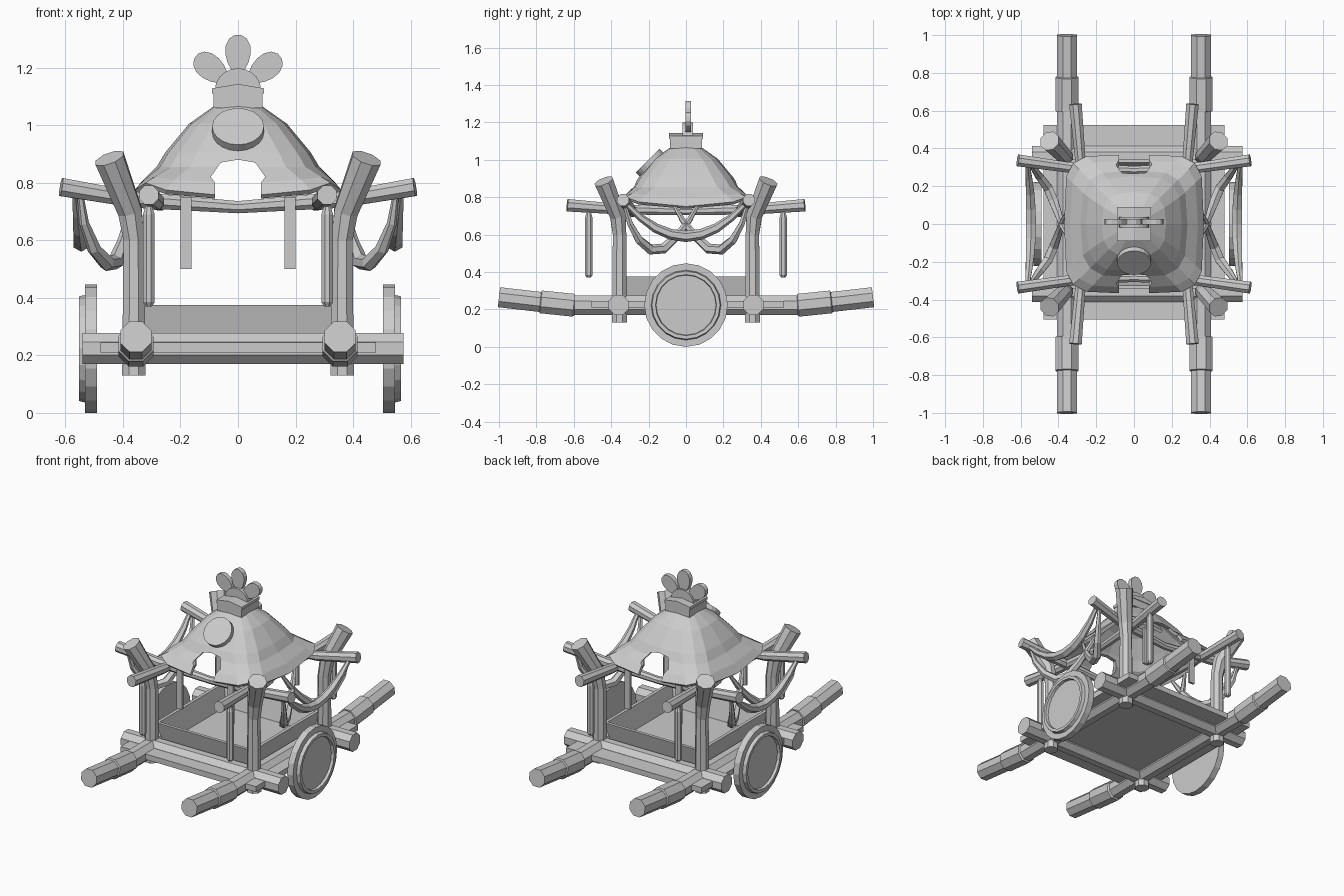
import bpy, bmesh
from math import sin, cos, pi, radians
from mathutils import Vector, Matrix

if "Cube" in bpy.data.objects:
    bpy.data.objects.remove(bpy.data.objects["Cube"])

SIGNS = [(sx, sy) for sx in (-1, 1) for sy in (-1, 1)]


def loft(name, rings, cap_start=True, cap_end=True, closed=False):
    bm = bmesh.new()
    vs = [[bm.verts.new(p) for p in r] for r in rings]
    pairs = list(zip(vs, vs[1:])) + ([(vs[-1], vs[0])] if closed else [])
    for a, b in pairs:
        n = len(a)
        for i in range(n):
            bm.faces.new((a[i], a[(i + 1) % n], b[(i + 1) % n], b[i]))
    if cap_start and not closed:
        bm.faces.new(vs[0][::-1])
    if cap_end and not closed:
        bm.faces.new(vs[-1])
    bmesh.ops.recalc_face_normals(bm, faces=bm.faces)
    me = bpy.data.meshes.new(name)
    bm.to_mesh(me)
    bm.free()
    ob = bpy.data.objects.new(name, me)
    bpy.context.collection.objects.link(ob)
    return ob


def tube(name, pts, radii, sides=8):
    pts = [Vector(p) for p in pts]
    rings = []
    for i, p in enumerate(pts):
        t = (pts[min(i + 1, len(pts) - 1)] - pts[max(i - 1, 0)]).normalized()
        ref = Vector((1, 0, 0)) if abs((pts[-1] - pts[0]).normalized().z) > 0.7 else Vector((0, 0, 1))
        u = t.cross(ref).normalized()
        v = u.cross(t)
        rings.append([p + radii[i] * (u * cos(a) + v * sin(a))
                      for a in (2 * pi * (k + 0.5) / sides for k in range(sides))])
    return loft(name, rings)


def box(name, x, y, z):
    def ring(h):
        return [(x[0], y[0], h), (x[1], y[0], h), (x[1], y[1], h), (x[0], y[1], h)]
    return loft(name, [ring(z[0]), ring(z[1])])


def plate(name, outline, thick, m):
    # flat xz outline given thickness along y, then placed by a matrix
    return loft(name, [[m @ Vector((x, y, z)) for x, z in outline] for y in (-thick / 2, thick / 2)])


# carrying poles with thick wrapped sections
for sx in (-1, 1):
    prof = [(1, .265, .058), (.78, .24, .058), (.775, .24, .066), (.6, .222, .066), (.595, .222, .057)]
    prof = [(-y, z, r) for y, z, r in prof] + prof[::-1]
    tube("carrying_pole", [(sx * .355, y, z) for y, z, r in prof], [r for y, z, r in prof])

# cross beams and floor
for sy in (-1, 1):
    tube("cross_beam", [(-.54, sy * .36, .224), (.575, sy * .36, .224)], [.058] * 2)
box("floor", (-.478, .48), (-.505, .525), (.21, .245))

# low side walls, leaning outwards
def square(h, z):
    return [(-h, -h, z), (h, -h, z), (h, h, z), (-h, h, z)]
loft("low_walls", [square(.305, .22), square(.345, .375), square(.325, .375), square(.285, .22)], closed=True)

# corner posts, bent outwards at the top
for sx, sy in SIGNS:
    tube("corner_post", [(sx * x, sy * y, z) for x, y, z in
         [(.362, .355, .13), (.362, .355, .60), (.375, .365, .70), (.447, .44, .885)]],
         [.044, .039, .045, .055])

# sagging upper rails in both directions
for s in (-1, 1):
    tube("cross_rail", [(x, s * y, z) for x, y, z in
         [(-.615, .337, .785), (-.35, .30, .74), (0, .285, .715), (.35, .30, .74), (.615, .337, .785)]],
         [.034, .03, .023, .03, .034])
    tube("long_rail", [(s * x, y, z) for x, y, z in
         [(.31, -.635, .757), (.285, -.35, .735), (.27, 0, .725), (.285, .35, .735), (.31, .635, .757)]],
         [.036, .03, .023, .03, .036])

# hanging tassels and inner strips
for sx, sy in SIGNS:
    zs = [.37, .385, .69, .72]
    tube("tassel", [(sx * .31, sy * .52, z) for z in zs], [.012, .022, .022, .012])
    box("hanging_strip", sorted((sx * .162, sx * .2)), sorted((sy * .32, sy * .335)), (.5, .75))

# rope swags on both sides
for s in (-1, 1):
    big, rad = [], []
    for i in range(9):
        t = -1 + i / 4
        big.append((s * (.565 - .02 * (1 - t * t)), .325 * t, .59 + .18 * t * t))
        rad.append(.012 + .018 * (1 - t * t))
    tube("long_swag", big, rad, 6)
    for sy in (-1, 1):
        pts = [(.55, .33, .77), (.535, .30, .66), (.50, .25, .57), (.455, .19, .52), (.425, .12, .525),
               (.40, .05, .59), (.375, -.02, .68), (.355, -.06, .75)]
        tube("small_swag", [(s * x, sy * y, z) for x, y, z in pts],
             [.01, .017, .024, .028, .028, .022, .016, .01], 6)

# wheels with raised rim
def circle_x(x, r, n=20):
    return [(x, r * cos(2 * pi * k / n), .223 + r * sin(2 * pi * k / n)) for k in range(n)]
for s in (-1, 1):
    loft("wheel", [circle_x(s * (x + .007 * (s + 1)), r) for x, r in
         [(.49, .223), (.531, .223), (.531, .187), (.552, .182), (.552, .163), (.535, .16)]])

# domed roof: rounded-square rings, rim rising towards the corners
rings = []
for h, z, p, lift in [(.37, .75, .4, .05), (.338, .80, .45, .02), (.283, .855, .55, 0), (.253, .905, .6, 0),
                      (.17, 1.005, .7, 0), (.085, 1.065, .8, 0), (.04, 1.08, .9, 0)]:
    ring = []
    for k in range(16):
        c, s = cos(pi * k / 8), sin(pi * k / 8)
        f = [h * (1 if v > 0 else -1) * (abs(v) ** p if abs(v) > 1e-6 else 0) for v in (c, s)]
        ring.append((f[0], f[1], z + lift * sin(2 * pi * k / 16 * 2) ** 2))
    rings.append(ring)
dome = loft("dome_roof", rings, cap_start=False)
mod = dome.modifiers.new("thickness", 'SOLIDIFY')
mod.thickness = .02
mod.offset = -1

# arched openings front and back
arch = [(-.08, .6), (-.08, .80), (-.095, .82), (-.06, .87), (0, .88),
        (.06, .87), (.095, .82), (.08, .80), (.08, .6)]
cutter = plate("arch_cutter", arch, 1.2, Matrix())
cutter.hide_render = True
cut = dome.modifiers.new("arches", 'BOOLEAN')
cut.operation = 'DIFFERENCE'
cut.solver = 'EXACT'
cut.object = cutter
bpy.context.view_layer.objects.active = dome
for m in ("thickness", "arches"):
    bpy.ops.object.modifier_apply(modifier=m)
bpy.data.objects.remove(cutter)

# round medallion on the front of the roof
disc = [(.09 * cos(2 * pi * k / 20), .09 * sin(2 * pi * k / 20)) for k in range(20)]
plate("medallion", disc, .03, Matrix.Translation((0, -.195, .985)) @ Matrix.Rotation(radians(-45), 4, 'X'))

# top block with a slightly peaked lid
plate("top_block", [(-.085, 1.06), (.085, 1.06), (.085, 1.125), (0, 1.14), (-.085, 1.125)], .17, Matrix())
plate("block_lip", [(-.09, 1.11), (.09, 1.11), (.09, 1.128), (0, 1.143), (-.09, 1.128)], .18, Matrix())

# half-disc crest and three petals
half = [(.08 * cos(pi * k / 10), .075 * sin(pi * k / 10)) for k in range(11)]
plate("crest", half, .055, Matrix.Translation((0, .01, 1.123)))
petal = [((.044 + .008 * sin(a)) * cos(a), .068 * sin(a)) for a in (2 * pi * k / 14 for k in range(14))]
for x, z, ang in [(0, 1.247, 0), (-.094, 1.198, -52), (.094, 1.198, 52)]:
    plate("petal", petal, .03, Matrix.Translation((x, .012, z)) @ Matrix.Rotation(radians(ang), 4, 'Y'))
